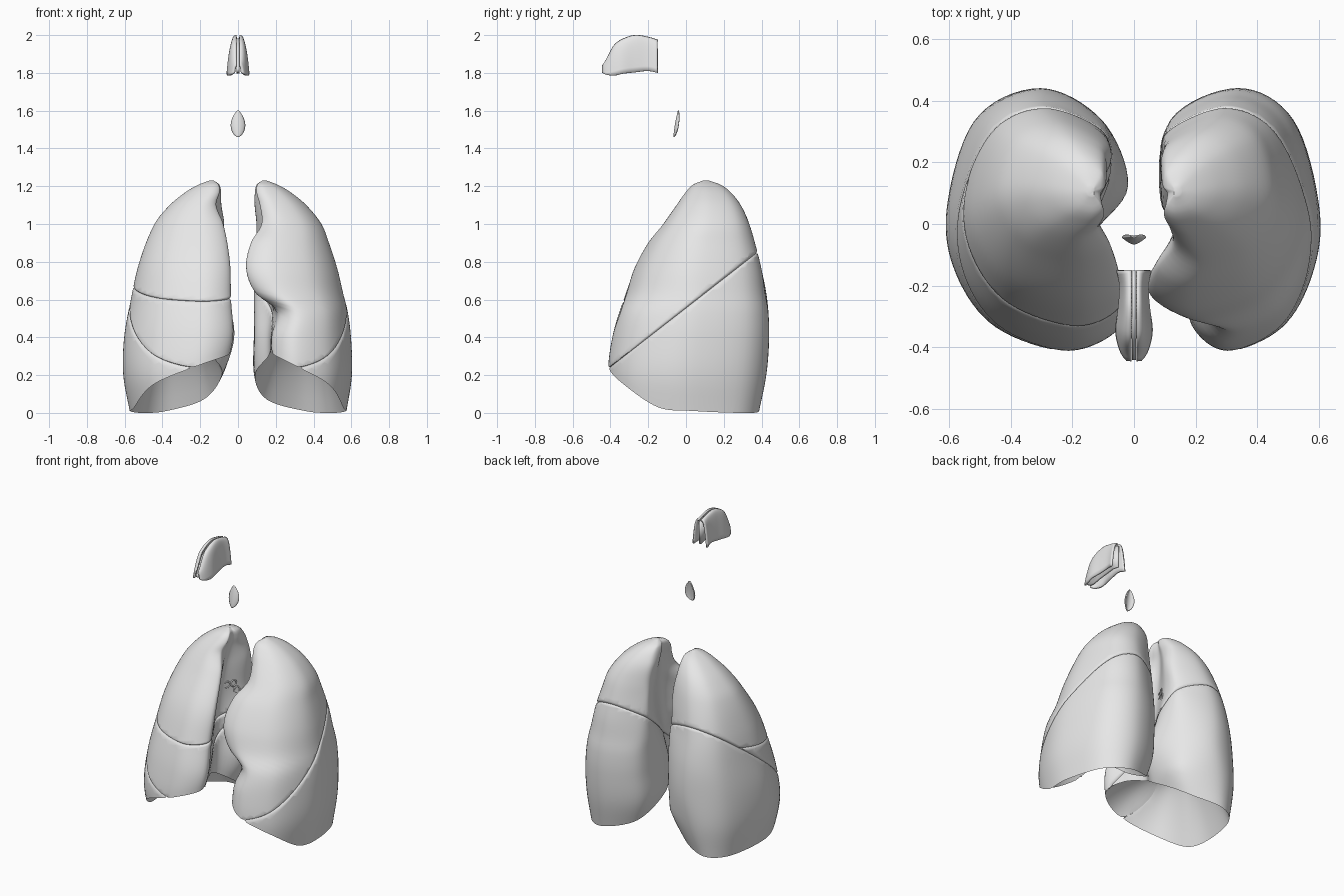
import bpy, bmesh, math
from mathutils import Vector

cube = bpy.data.objects.get("Cube")
if cube:
    bpy.data.objects.remove(cube, do_unlink=True)

grey = bpy.data.materials.new("light_grey")
grey.use_nodes = True
grey.diffuse_color = (0.8, 0.8, 0.8, 1)
grey.node_tree.nodes["Principled BSDF"].inputs["Base Color"].default_value = (0.8, 0.8, 0.8, 1)


def add_object(name, bm, thickness=0, angle=40):
    mesh = bpy.data.meshes.new(name)
    bm.to_mesh(mesh)
    bm.free()
    obj = bpy.data.objects.new(name, mesh)
    bpy.context.collection.objects.link(obj)
    mesh.materials.append(grey)
    bpy.ops.object.select_all(action='DESELECT')
    obj.select_set(True)
    bpy.context.view_layer.objects.active = obj
    bpy.ops.object.shade_smooth_by_angle(angle=math.radians(angle))
    if thickness:
        solid = obj.modifiers.new("thickness", 'SOLIDIFY')
        solid.thickness = thickness
        solid.offset = 0
    return obj


def lerp(a, b, t):
    return a + (b - a) * t


def hermite(p0, p1, m0, m1, t):
    return ((2*t**3 - 3*t*t + 1) * p0 + (t**3 - 2*t*t + t) * m0
            + (3*t*t - 2*t**3) * p1 + (t**3 - t*t) * m1)


def sample_rows(rows, z):
    """Smoothly interpolate table rows keyed by their first value."""
    last = len(rows) - 1
    i = max(k for k in range(last) if k == 0 or rows[k][0] <= z)
    a, b = rows[i], rows[i + 1]
    before, after = rows[max(i - 1, 0)], rows[min(i + 2, last)]
    span = b[0] - a[0]
    t = min(max((z - a[0]) / span, 0), 1)
    return [hermite(a[c], b[c], span * (b[c] - before[c]) / (b[0] - before[0]),
                    span * (after[c] - a[c]) / (after[0] - a[0]), t)
            for c in range(1, len(a))]


def sample_loop(values, u):
    """Closed spline through the values, u counted in control points."""
    n = len(values)
    i = int(u) % n
    p = [values[(i + k) % n] for k in (-1, 0, 1, 2)]
    return hermite(p[1], p[2], (p[2] - p[0]) / 2, (p[3] - p[1]) / 2, u - int(u))


def loft(bm, rings, closed=True):
    rings = [[bm.verts.new(p) for p in ring] for ring in rings]
    n = len(rings[0])
    for a, b in zip(rings, rings[1:]):
        for i in range(n if closed else n - 1):
            j = (i + 1) % n
            bm.faces.new((a[i], a[j], b[j], b[i]))
    return rings


# Lung cross-section outline, from the inner back round the outer side
DEPTH = [0.75, 1, 0.76, 0.08, -0.42, -0.82, -1, -0.82, -0.5, -0.15]
RIM = [0.2, 0.07, 0.01, 0, 0.01, 0.03, 0.15, 0.25, 0.31, 0.34, 0.3]
TOP = 1.23


def section(rows, z, u):
    outer, front, mid, back, ridge, y0, y1 = sample_rows(rows, z)
    across = [back, max(lerp(back, outer, 0.06), 0.105), lerp(back, outer, 0.49),
              lerp(back, outer, 0.84), outer, lerp(front, outer, 0.94),
              lerp(front, outer, 0.7), lerp(front, outer, 0.27), front,
              lerp(front, mid, 0.5), mid]
    along = [ridge] + [(y0 + y1) / 2 + d * (y1 - y0) / 2 for d in DEPTH]
    return sample_loop(across, u), sample_loop(along, u)


def lung_mesh(rows, side):
    per, levels, dome_rings = 8, 48, 14
    us = [k / per for k in range(len(RIM) * per)]
    rims = [max(0, sample_loop(RIM, u)) for u in us]
    rings = []
    # hollow underside, from the dome centre out to the rim
    for k in range(1, dome_rings):
        t = k / dome_rings
        ring = []
        for u, rim in zip(us, rims):
            x, y = section(rows, rim, u)
            ring.append((side * lerp(0.34, x, t), lerp(0, y, t),
                         lerp(rim, 0.45, 1 - t ** 2.4)))
        rings.append(ring)
    # outer wall, from the rim up to the apex
    for k in range(levels + 1):
        s = 1 - (1 - k / levels) ** 1.6
        ring = []
        for u, rim in zip(us, rims):
            z = lerp(rim, TOP, s)
            x, y = section(rows, z, u)
            ring.append((side * x, y, z))
        rings.append(ring)
    bm = bmesh.new()
    made = loft(bm, rings)
    bm.faces.new(made[0])
    bm.faces.new(made[-1])
    bmesh.ops.recalc_face_normals(bm, faces=bm.faces)
    return bm


def add_lobe(name, lung, cuts):
    """Keep the part of the lung above each plane and round its fissure edge."""
    bm = lung.copy()
    for point, normal in cuts:
        point, normal = Vector(point), Vector(normal).normalized()
        for gap in (0, 0.004, 0.011):
            bmesh.ops.bisect_plane(bm, geom=bm.verts[:] + bm.edges[:] + bm.faces[:], dist=1e-5,
                                   plane_co=point + normal * gap, plane_no=normal,
                                   clear_inner=(gap == 0))
        bm.normal_update()
        moves = []
        for v in bm.verts:
            d = (v.co - point).dot(normal)
            if d < 0.011:
                inward = v.normal - normal * v.normal.dot(normal)
                moves.append((v, inward * 0.011 * (1 - max(d, 0) / 0.011) ** 2))
        for v, move in moves:
            v.co -= move
    add_object(name, bm)


# Levels: height, outer x, inner x at front, middle and back, back ridge y, front y, back y
apex = [(1.1, 0.36, 0.12, 0.125, 0.09, 0.17, -0.05, 0.29),
        (1.17, 0.275, 0.1, 0.11, 0.09, 0.14, 0.0, 0.235),
        (1.21, 0.205, 0.105, 0.11, 0.1, 0.12, 0.04, 0.18),
        (TOP, 0.15, 0.13, 0.13, 0.13, 0.11, 0.09, 0.12)]
right_rows = [(0, 0.57, 0.14, 0.22, 0.2, 0.12, -0.36, 0.385),
              (0.2, 0.605, 0.08, 0.15, 0.085, 0.1, -0.41, 0.425),
              (0.4, 0.6, 0.03, 0.13, 0.02, 0.12, -0.39, 0.44),
              (0.6, 0.565, 0.04, 0.14, 0.05, 0.17, -0.33, 0.43),
              (0.8, 0.52, 0.045, 0.15, 0.085, 0.2, -0.25, 0.39),
              (1.0, 0.44, 0.08, 0.14, 0.075, 0.2, -0.12, 0.335)] + apex
left_rows = [(0, 0.57, 0.28, 0.22, 0.15, 0.1, -0.36, 0.385),
             (0.2, 0.6, 0.2, 0.17, 0.09, 0.09, -0.41, 0.425),
             (0.4, 0.595, 0.19, 0.16, 0.088, 0.08, -0.39, 0.44),
             (0.54, 0.577, 0.22, 0.17, 0.09, 0.12, -0.345, 0.435),
             (0.63, 0.555, 0.1, 0.17, 0.09, 0.17, -0.315, 0.42),
             (0.76, 0.525, 0.045, 0.17, 0.095, 0.21, -0.275, 0.4),
             (0.9, 0.48, 0.07, 0.16, 0.1, 0.22, -0.2, 0.365),
             (1.0, 0.44, 0.13, 0.14, 0.1, 0.2, -0.12, 0.335)] + apex


def flip(cut):
    return cut[0], [-c for c in cut[1]]


oblique = ((0, 0, 0.555), (0, -0.78, 1))
horizontal = ((0, -0.35, 0.585), (0, -0.2, 1))

# Left lung: two lobes
lung = lung_mesh(left_rows, 1)
add_lobe("left_upper_lobe", lung, [oblique])
add_lobe("left_lower_lobe", lung, [flip(oblique)])
lung.free()

# Right lung: three lobes
lung = lung_mesh(right_rows, -1)
add_lobe("right_upper_lobe", lung, [oblique, horizontal])
add_lobe("right_middle_lobe", lung, [oblique, flip(horizontal)])
add_lobe("right_lower_lobe", lung, [flip(oblique)])
lung.free()

# Airway openings on the inner face of the right lung
for k in range(6):
    a = math.tau * k / 6
    bpy.ops.mesh.primitive_torus_add(
        major_radius=0.02, minor_radius=0.005, major_segments=16, minor_segments=8,
        location=(-0.128 + 0.02 * math.cos(a), 0.1 + 0.04 * math.cos(a),
                  0.8 + 0.055 * math.sin(a)),
        rotation=(0, math.pi / 2, -0.45))
    ring = bpy.context.object
    ring.name = f"airway_opening_{k + 1}"
    ring.data.materials.append(grey)
    bpy.ops.object.shade_smooth_by_angle(angle=math.radians(60))

# Nose cartilage: depth, half width, top and bottom
nose_rows = [(-0.44, 0.02, 1.835, 1.8), (-0.42, 0.036, 1.865, 1.79),
             (-0.38, 0.05, 1.94, 1.786), (-0.34, 0.055, 1.972, 1.795),
             (-0.27, 0.046, 1.995, 1.803), (-0.2, 0.042, 1.985, 1.81),
             (-0.15, 0.052, 1.97, 1.8)]
for side, name in ((1, "left_nose_wall"), (-1, "right_nose_wall")):
    rings = []
    for k in range(25):
        y = lerp(-0.44, -0.15, k / 24)
        w, top, bottom = sample_rows(nose_rows, y)
        rings.append([(side * lerp(0.008, w, (j / 12) ** 0.6), y,
                       lerp(top, bottom, (j / 12) ** 1.8)) for j in range(13)])
    bm = bmesh.new()
    loft(bm, rings, closed=False)
    bmesh.ops.recalc_face_normals(bm, faces=bm.faces)
    add_object(name, bm, 0.012)

# Septum between the nose walls
bm = bmesh.new()
loft(bm, [[(0, y, top - 0.012), (0, y, bottom + 0.01)] for y, w, top, bottom in nose_rows],
     closed=False)
add_object("nose_septum", bm, 0.014)

# Leaf-shaped throat flap
bm = bmesh.new()
rings = []
for k in range(17):
    t = k / 16
    w = 0.002 + 0.035 * math.sin(math.pi * t ** 0.85) ** 0.8 if k < 16 else 0.002
    rings.append([(w * s / 4, lerp(-0.064, -0.052, t) + 0.016 * (s / 4) ** 2 * w / 0.037
                   + 0.012 * t * t, lerp(1.46, 1.6, t)) for s in range(-4, 5)])
loft(bm, rings, closed=False)
add_object("throat_flap", bm, 0.006)
